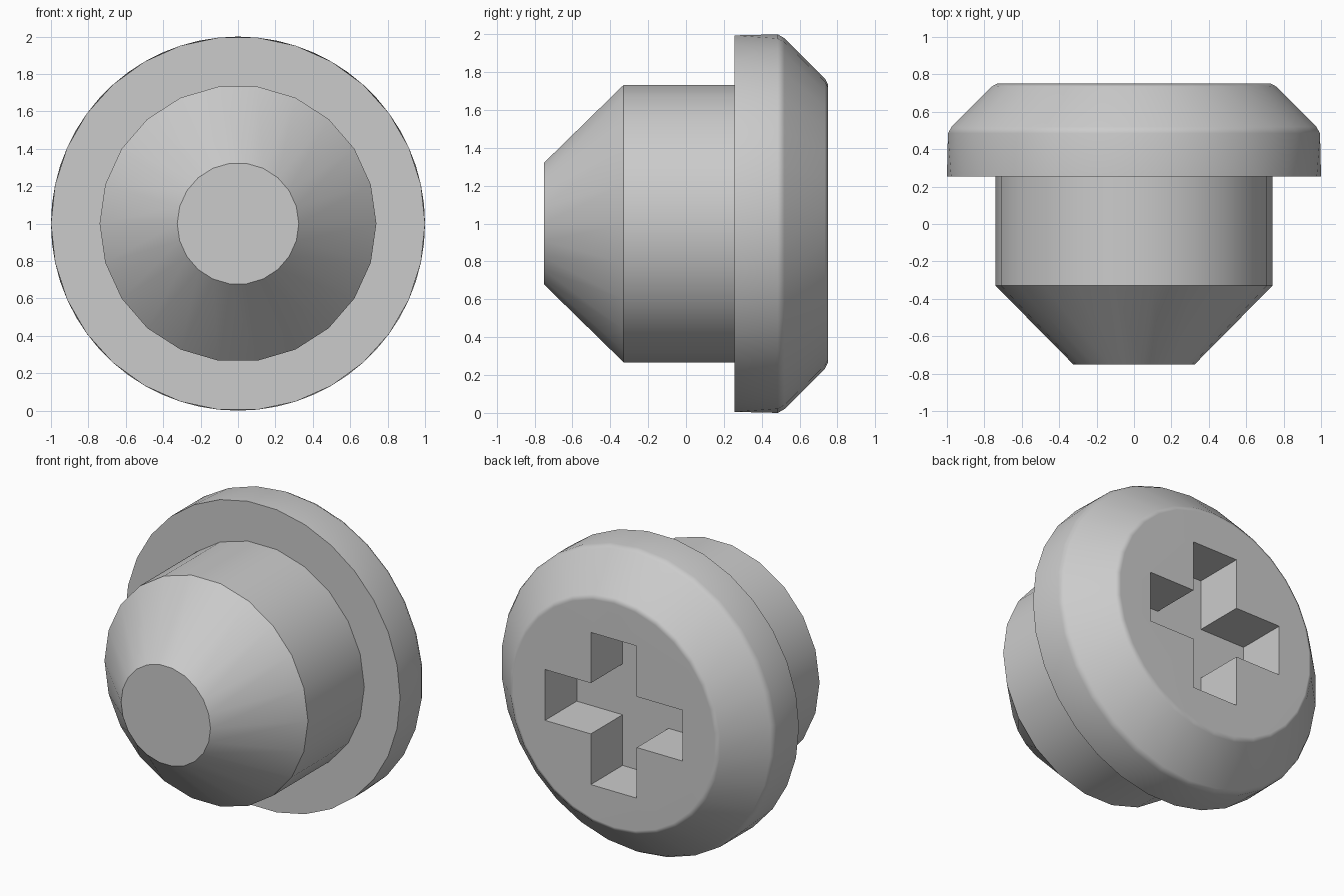
import bpy
import bmesh
import math

if "Cube" in bpy.data.objects:
    bpy.data.objects.remove(bpy.data.objects["Cube"], do_unlink=True)

CENTRE_Z = 1.0

grey = bpy.data.materials.new("light_grey")
grey.use_nodes = True
colour = (0.6, 0.6, 0.6, 1)
grey.diffuse_color = colour
grey.node_tree.nodes["Principled BSDF"].inputs["Base Color"].default_value = colour


def finish(name, bm):
    bmesh.ops.recalc_face_normals(bm, faces=bm.faces[:])
    mesh = bpy.data.meshes.new(name)
    bm.to_mesh(mesh)
    bm.free()
    mesh.materials.append(grey)
    obj = bpy.data.objects.new(name, mesh)
    bpy.context.collection.objects.link(obj)
    return obj


def turned(name, profile, sides):
    """Closed lathe along y; profile rows are radius, y, turn in side steps."""
    bm = bmesh.new()
    rings = []
    for radius, y, turn in profile:
        ring = []
        for i in range(sides):
            a = 2 * math.pi * (i + turn) / sides
            ring.append(bm.verts.new((radius * math.cos(a), y,
                                      CENTRE_Z + radius * math.sin(a))))
        rings.append(ring)
    for k in range(len(rings) - 1):
        r, s = rings[k], rings[k + 1]
        twisted = profile[k][2] != profile[k + 1][2]
        for i in range(sides):
            j = (i + 1) % sides
            if twisted:
                bm.faces.new((r[i], r[j], s[i]))
                bm.faces.new((r[j], s[j], s[i]))
            else:
                bm.faces.new((r[i], r[j], s[j], s[i]))
    bm.faces.new(rings[0])
    bm.faces.new(rings[-1])
    return finish(name, bm)


def smooth(obj):
    bpy.ops.object.select_all(action="DESELECT")
    obj.select_set(True)
    bpy.context.view_layer.objects.active = obj
    bpy.ops.object.shade_smooth_by_angle(angle=math.radians(30))


# Tapered plug, reaching a little into the flange
plug = turned("tapered_plug", [(0.325, -0.75, 0), (0.74, -0.33, 0), (0.74, 0.3, 0)], 22)

# Flange with a softened chamfer at the back
flange = turned("flange", [(1, 0.255, 0), (1, 0.485, 0.5), (0.98, 0.52, 0.5),
                           (0.765, 0.735, 0.5), (0.735, 0.75, 0.5)], 30)

# Cross-shaped driver recess
bm = bmesh.new()
long, short = 0.5, 0.167
quarter = [(long, -short), (long, short), (short, short)]
outline = []
for turn in range(4):
    c, s = round(math.cos(turn * math.pi / 2)), round(math.sin(turn * math.pi / 2))
    outline += [bm.verts.new((x * c - z * s, 0.42, CENTRE_Z + x * s + z * c))
                for x, z in quarter]
floor = bm.faces.new(outline)
wall = bmesh.ops.extrude_face_region(bm, geom=[floor])
bmesh.ops.translate(bm, vec=(0, 0.5, 0),
                    verts=[v for v in wall["geom"] if isinstance(v, bmesh.types.BMVert)])
cutter = finish("cross_recess_cutter", bm)
cutter.hide_render = True

cut = flange.modifiers.new("cross_recess", "BOOLEAN")
cut.operation = "DIFFERENCE"
cut.solver = "EXACT"
cut.object = cutter
bpy.context.view_layer.objects.active = flange
bpy.ops.object.modifier_apply(modifier=cut.name)
bpy.data.objects.remove(cutter, do_unlink=True)

# Shading
for part in (plug, flange):
    smooth(part)
even = flange.modifiers.new("even_normals", "WEIGHTED_NORMAL")
even.keep_sharp = True
